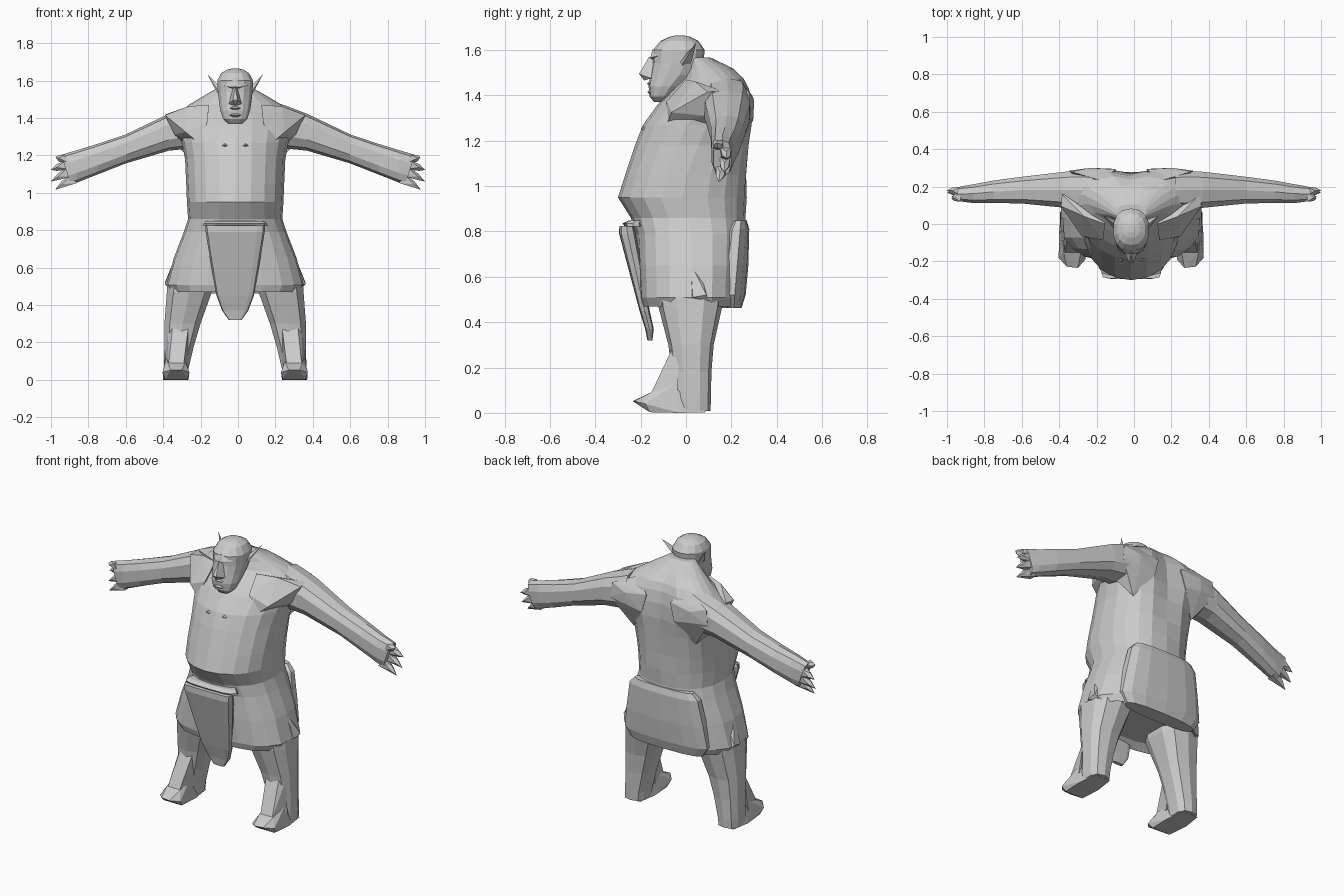
import bpy, bmesh, math
from mathutils import Vector

C = -0.015  # body centre line
skin = bpy.data.materials.new("plain grey")
skin.diffuse_color = (0.6, 0.6, 0.6, 1)


def finish(name, bm):
    bmesh.ops.recalc_face_normals(bm, faces=bm.faces)
    me = bpy.data.meshes.new(name)
    bm.to_mesh(me)
    bm.free()
    me.materials.append(skin)
    ob = bpy.data.objects.new(name, me)
    bpy.context.collection.objects.link(ob)
    return ob


def oval(n, e=2.0, eb=None):
    """Unit superellipse, first point towards the front; eb shapes the rear half."""
    pts = []
    for i in range(n):
        a = 2 * math.pi * i / n
        s, c = math.sin(a), -math.cos(a)
        k = 2 / (eb if eb and c > 0 else e)
        pts.append((math.copysign(abs(s) ** k, s), math.copysign(abs(c) ** k, c)))
    return pts


def level(z, yf, yb, rx, cx=C, n=16, e=2.2, split=0.5, groove=0.0, pleat=0.0, eb=None):
    """Horizontal section; split places the widest point, measured from the back."""
    cy = yb - (yb - yf) * split
    out = []
    for i, (u, v) in enumerate(oval(n, e, eb)):
        k = 1 - pleat * (i % 2)
        y = cy + v * k * ((yb - cy) if v > 0 else (cy - yf))
        if i == n // 2:
            y -= groove
        out.append(Vector((cx + u * rx * k, y, z)))
    return out


def loft(name, rings):
    bm = bmesh.new()
    vs = [[bm.verts.new(p) for p in r] for r in rings]
    n = len(vs[0])
    for a, b in zip(vs, vs[1:]):
        for i in range(n):
            j = (i + 1) % n
            bm.faces.new((a[i], a[j], b[j], b[i]))
    bm.faces.new(vs[0])
    bm.faces.new(vs[-1])
    return finish(name, bm)


def hull(name, pts):
    bm = bmesh.new()
    for p in pts:
        bm.verts.new(p)
    bmesh.ops.convex_hull(bm, input=bm.verts)
    loose = [v for v in bm.verts if not v.link_faces]
    bmesh.ops.delete(bm, geom=loose, context='VERTS')
    return finish(name, bm)


# Body: hollow skirt hem, hips, heavy belly, hunched back with a spine groove
# z, front, back, half width, split, groove, front exponent, pleat
body = [
    (0.500, -0.150, 0.215, 0.300, 0.50, 0, 2.5, 0), (0.470, -0.195, 0.245, 0.350, 0.50, 0, 2.7, 0.015),
    (0.508, -0.207, 0.255, 0.372, 0.50, 0, 2.7, 0.015), (0.650, -0.213, 0.262, 0.332, 0.50, 0, 2.6, 0.01),
    (0.790, -0.218, 0.264, 0.275, 0.50, 0, 2.5, 0), (0.860, -0.243, 0.262, 0.252, 0.50, 0, 2.2, 0),
    (0.950, -0.300, 0.268, 0.258, 0.50, 0, 2.1, 0), (1.050, -0.268, 0.275, 0.262, 0.50, 0.01, 2.1, 0),
    (1.180, -0.225, 0.285, 0.268, 0.45, 0.015, 2.1, 0), (1.270, -0.190, 0.297, 0.285, 0.42, 0.025, 2.0, 0),
    (1.360, -0.125, 0.298, 0.315, 0.35, 0.03, 1.9, 0), (1.430, -0.060, 0.282, 0.300, 0.35, 0.025, 1.8, 0),
    (1.475, -0.010, 0.258, 0.240, 0.40, 0.02, 1.9, 0), (1.520, 0.010, 0.210, 0.165, 0.50, 0.01, 2, 0),
    (1.568, 0.010, 0.105, 0.080, 0.50, 0, 2, 0)]
loft("body", [level(z, f, b, r, n=20, split=s, groove=g, e=e, eb=2.5, pleat=p)
              for z, f, b, r, s, g, e, p in body])

# Front cloth, waist roll and back flap
cloth = [(0.825, 0.160, -0.294, -0.230), (0.79, 0.158, -0.295, -0.220), (0.62, 0.130, -0.250, -0.190),
         (0.45, 0.100, -0.205, -0.160), (0.37, 0.070, -0.180, -0.142), (0.32, 0.035, -0.170, -0.148)]
loft("front_cloth", [level(z, f, b, w, n=12, e=4.5) for z, w, f, b in cloth])
loft("waist_roll", [level(0.822, -0.270, -0.19, 0.175, n=12, e=3), level(0.835, -0.280, -0.19, 0.170, n=12, e=3),
                    level(0.848, -0.255, -0.19, 0.155, n=12, e=3)])
flap = [(0.848, 0.20, 0.195, 0.268), (0.81, 0.235, 0.165, 0.279), (0.65, 0.265, 0.135, 0.275),
        (0.52, 0.285, 0.125, 0.263), (0.462, 0.245, 0.15, 0.245)]
loft("back_flap", [level(z, f, b, w, n=14, e=2.5) for z, w, f, b in flap])

# Head: skull, brow, nose and lips
head = [(1.370, -0.140, -0.085, 0.038), (1.395, -0.160, -0.060, 0.066), (1.44, -0.165, -0.015, 0.082),
        (1.49, -0.158, 0.045, 0.089), (1.54, -0.148, 0.075, 0.095), (1.60, -0.146, 0.083, 0.098),
        (1.64, -0.112, 0.055, 0.076), (1.658, -0.075, 0.02, 0.045), (1.665, -0.045, -0.01, 0.016)]
loft("head", [level(z, f, b, r, n=14, e=2.3) for z, f, b, r in head])
hull("brow", [(C + x, y, z) for x, y, z in
              [(-.065, -.125, 1.575), (.065, -.125, 1.575), (-.03, -.158, 1.565), (.03, -.158, 1.565),
               (-.06, -.115, 1.60), (.06, -.115, 1.60), (0, -.147, 1.605), (0, -.13, 1.55)]])
hull("nose", [(C + x, y, z) for x, y, z in
              [(0, -.163, 1.57), (-.012, -.207, 1.495), (.012, -.207, 1.495), (-.034, -.155, 1.475),
               (.034, -.155, 1.475), (0, -.185, 1.466), (-.015, -.13, 1.56), (.015, -.13, 1.56)]])
for name, z, w, y in (("upper_lip", 1.452, .045, -.172), ("lower_lip", 1.415, .05, -.172)):
    hull(name, [(C + x, yy, zz) for x, yy, zz in
                [(-w, -.12, z), (w, -.12, z), (-w * .5, y, z), (w * .5, y, z),
                 (0, -.15, z + .018), (0, -.15, z - .018)]])


# Paired parts
for side, s in (("left", 1), ("right", -1)):
    def P(*pts):
        return [(C + s * x, y, z) for x, y, z in pts]

    hull(side + "_ear", P((.085, -.035, 1.535), (.088, -.005, 1.575), (.075, .02, 1.53),
                          (.105, -.01, 1.55), (.08, -.025, 1.515), (.148, .045, 1.632)))
    hull(side + "_cheek", P((.05, -.135, 1.51), (.088, -.08, 1.52), (.086, -.08, 1.48),
                            (.055, -.14, 1.48), (.06, -.10, 1.45), (.05, -.08, 1.50)))
    hull(side + "_chest_fold", P((.03, -.185, 1.248), (.085, -.175, 1.248), (.055, -.200, 1.255),
                                 (.055, -.165, 1.275), (.055, -.18, 1.24)))
    # Overhanging chest muscle running out to the shoulder
    hull(side + "_chest_muscle", P((.375, .095, 1.415), (.325, .085, 1.31), (.265, -.065, 1.325),
                                   (.25, .04, 1.462), (.265, .13, 1.245), (.15, -.085, 1.375),
                                   (.14, .0, 1.47), (.2, -.085, 1.27), (.15, .1, 1.35), (.37, .16, 1.42)))
    # Broad shoulder blade blending into the arm
    hull(side + "_shoulder_blade", P((.08, .292, 1.40), (.11, .296, 1.29), (.22, .300, 1.38), (.22, .298, 1.31),
                                     (.33, .285, 1.32), (.32, .280, 1.41), (.21, .225, 1.15),
                                     (.17, .235, 1.475), (.12, .20, 1.35), (.30, .18, 1.24)))

    # Arm, from inside the shoulder to the palm
    arm = [(0.22, 1.27, 1.478, 0.08, 0.280), (0.27, 1.235, 1.460, 0.075, 0.288), (0.37, 1.225, 1.422, 0.083, 0.283),
           (0.60, 1.157, 1.312, 0.107, 0.255), (0.75, 1.098, 1.262, 0.110, 0.235),
           (0.86, 1.055, 1.228, 0.110, 0.214), (0.92, 1.045, 1.203, 0.120, 0.202)]
    rings = []
    for x, z0, z1, y0, y1 in arm:
        rings.append([Vector((s * (x + (0.025 * v if x > .9 else 0)), (y0 + y1) / 2 + u * (y1 - y0) / 2,
                              (z0 + z1) / 2 + v * (z1 - z0) / 2)) for u, v in oval(10, 2.6)])
    loft(side + "_arm", rings)

    # Clawed fingers and thumb
    tips = [(.945, .145, 1.180, .975, .135, 1.190), (.940, .175, 1.148, 1.0, .180, 1.122),
            (.925, .172, 1.112, 1.0, .168, 1.060), (.905, .155, 1.075, .978, .145, 1.016)]
    for i, (bx, by, bz, tx, ty, tz) in enumerate(tips):
        base = [(s * (bx - .03 + dz * .6), by + dy, bz + dz) for dy, dz in
                ((-.024, -.023), (.024, -.023), (.024, .023), (-.024, .023))]
        mid = [(s * (bx * .5 + tx * .5), (by + ty) / 2 + dy, (bz + tz) / 2 + dz) for dy, dz in
               ((-.018, 0), (.018, 0), (0, .018), (0, -.018))]
        hull(f"{side}_finger_{i + 1}", base + mid + [(s * tx, ty, tz)])

    # Leg: thigh, knee, shin and ankle
    leg = [(0.51, .24, .128, -.125, .165), (0.47, .245, .125, -.122, .16), (0.30, .282, .100, -.078, .122),
           (0.18, .300, .082, -.062, .112), (0.06, .315, .068, -.06, .110), (0.008, .317, .064, -.05, .108)]
    loft(side + "_leg", [level(z, f, b, r, cx=C + s * x, n=10, e=2.7) for z, x, r, f, b in leg])
    # Sloping shin down to the foot
    hull(side + "_shin", P((.25, -.06, .285), (.335, -.06, .285), (.275, -.155, .085), (.355, -.155, .085),
                           (.245, -.03, .27), (.36, -.03, .27), (.255, -.04, .07), (.38, -.04, .07)))
    hull(side + "_foot", P((.285, -.235, .052), (.345, -.228, .052), (.255, -.16, .003), (.375, -.16, .003),
                           (.245, -.19, .04), (.388, -.18, .04), (.25, -.03, 0), (.385, -.03, 0),
                           (.27, -.155, .09), (.36, -.155, .09), (.27, -.06, .12), (.37, -.06, .12),
                           (.265, .09, .003), (.37, .09, .003)))
    # Small fold of cloth on the hip
    hull(side + "_hip_fold", P((.32, .02, .66), (.30, .06, .64), (.376, .09, .52), (.376, .03, .51),
                               (.35, .10, .49), (.33, .02, .50)))
